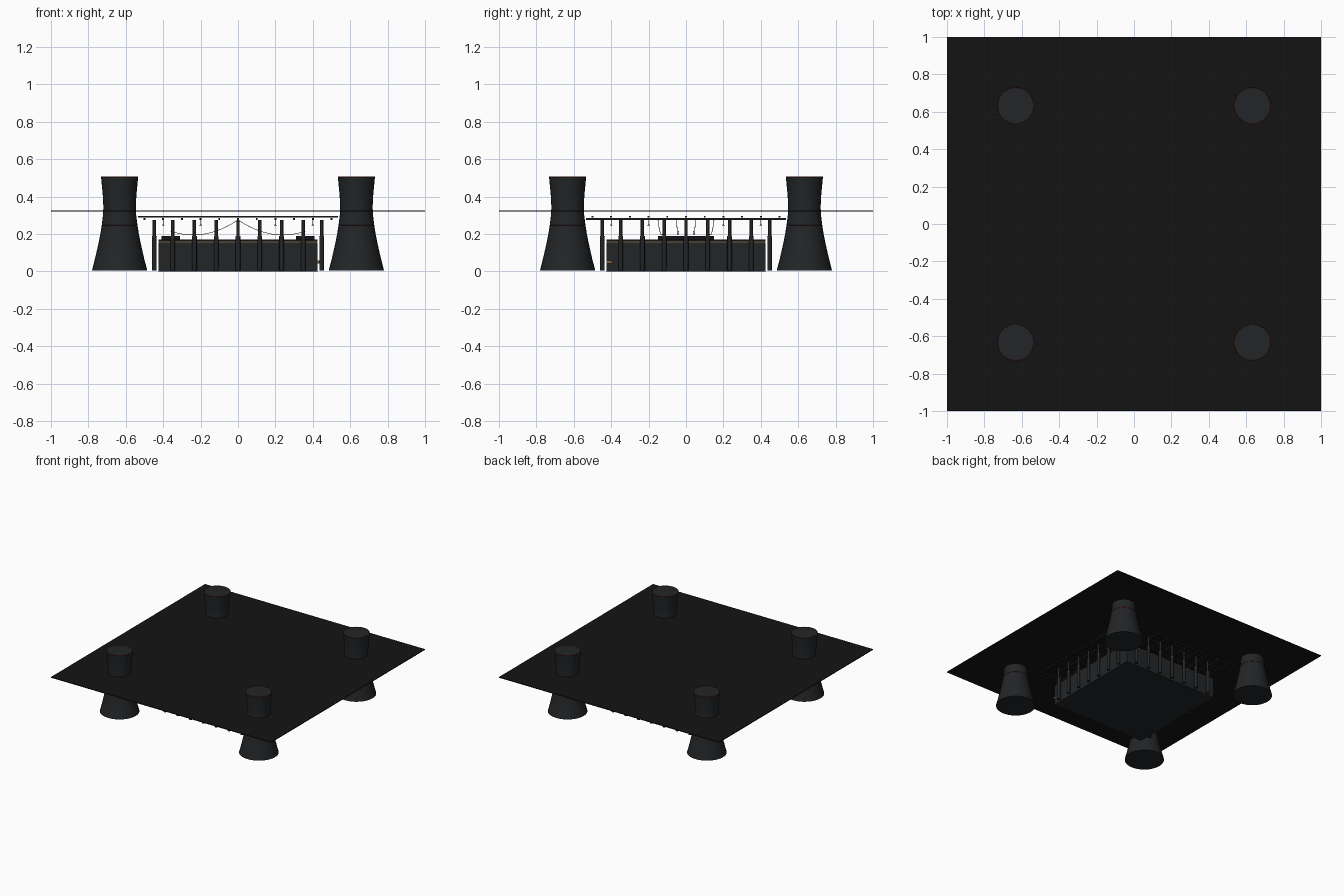
import bpy, bmesh, math

if "Cube" in bpy.data.objects:
    bpy.data.objects.remove(bpy.data.objects["Cube"])


def material(name, c):
    m = bpy.data.materials.new(name)
    m.diffuse_color = (*c, 1)
    m.use_nodes = True
    m.node_tree.nodes["Principled BSDF"].inputs["Base Color"].default_value = m.diffuse_color
    return m


BLACK = material("black", (0.007, 0.007, 0.007))
DARK = material("dark_grey", (0.016, 0.018, 0.02))
RED = material("dark_red", (0.15, 0.01, 0.01))
BRASS = material("brass", (0.2, 0.13, 0.05))


def box(name, loc, size, mat):
    bpy.ops.mesh.primitive_cube_add(size=1, location=loc)
    o = bpy.context.object
    o.name = name
    o.scale = size
    bpy.ops.object.transform_apply(location=False, rotation=False, scale=True)
    o.data.materials.append(mat)
    return o


def lathe(name, loc, profile, mat, sides=32):
    # revolve (radius, z) points, capped at both ends
    bm = bmesh.new()
    rings = [[bm.verts.new((r * math.cos(2 * math.pi * i / sides),
                            r * math.sin(2 * math.pi * i / sides), z))
              for i in range(sides)] for r, z in profile]
    for a, b in zip(rings, rings[1:]):
        for i in range(sides):
            j = (i + 1) % sides
            bm.faces.new((a[i], a[j], b[j], b[i]))
    bm.faces.new(rings[0][::-1])
    bm.faces.new(rings[-1])
    me = bpy.data.meshes.new(name)
    bm.to_mesh(me)
    bm.free()
    o = bpy.data.objects.new(name, me)
    o.location = loc
    bpy.context.collection.objects.link(o)
    me.materials.append(mat)
    bpy.ops.object.select_all(action='DESELECT')
    o.select_set(True)
    bpy.context.view_layer.objects.active = o
    bpy.ops.object.shade_smooth_by_angle(angle=math.radians(35))
    return o


def ring(name, loc, radius, thick, mat):
    bpy.ops.mesh.primitive_torus_add(location=loc, major_radius=radius, minor_radius=thick,
                                     major_segments=32, minor_segments=6)
    o = bpy.context.object
    o.name = name
    o.data.materials.append(mat)


# large thin ceiling sheet
box("ceiling_sheet", (0, 0, 0.324), (2, 2, 0.006), BLACK)

# cooling towers with red rings
TOWER = [(0.148, 0.005), (0.136, 0.05), (0.124, 0.1), (0.113, 0.15), (0.103, 0.2),
         (0.095, 0.25), (0.089, 0.3), (0.087, 0.34), (0.088, 0.38), (0.091, 0.42),
         (0.095, 0.46), (0.099, 0.505)]
for sx in (-1, 1):
    for sy in (-1, 1):
        x, y = 0.633 * sx, 0.633 * sy
        lathe("cooling_tower", (x, y, 0), TOWER, DARK)
        ring("tower_rim_ring", (x, y, 0.505), 0.098, 0.002, RED)
        ring("tower_middle_ring", (x, y, 0.247), 0.0955, 0.0015, RED)

# central hall with trim and rooftop blocks
box("hall", (0, 0, 0.0775), (0.85, 0.85, 0.155), DARK)
box("hall_trim", (0, 0, 0.158), (0.845, 0.845, 0.006), BRASS)
box("hall_roof", (0, 0, 0.1655), (0.85, 0.85, 0.009), BLACK)
for s in (-1, 1):
    box("roof_block", (0.36 * s, 0, 0.18), (0.1, 0.3, 0.02), BLACK)
box("wall_panel", (0.43, -0.41, 0.05), (0.012, 0.03, 0.015), BRASS)

# stepped columns on all four sides
COLUMN = [(0.0125, 0.005), (0.0125, 0.188), (0.009, 0.19), (0.009, 0.275)]
for i in range(-3, 4):
    for s in (-1, 1):
        for x, y in ((i * 0.1165, 0.447 * s), (0.447 * s, i * 0.1165)):
            lathe("column", (x, y, 0), COLUMN, DARK, 12)
            ring("column_collar", (x, y, 0.187), 0.0115, 0.002, BRASS)

# overhead grid of bars
for i in range(-5, 6):
    box("lower_grid_bar", (i * 0.1, 0, 0.281), (0.01, 1.07, 0.01), DARK)
    box("upper_grid_bar", (0, i * 0.1, 0.292), (1.07, 0.01, 0.01), DARK)

# pendant lamps
for i in range(-2, 3):
    for j in range(-2, 3):
        lathe("pendant_lamp", (i * 0.2, j * 0.2, 0),
              [(0.008, 0.245), (0.007, 0.249), (0.0015, 0.25), (0.0015, 0.278)], DARK, 8)

# sagging cables from the middle to the rooftop blocks
for s in (-1, 1):
    for y in (-0.15, -0.05, 0.05, 0.15):
        cu = bpy.data.curves.new("cable", 'CURVE')
        cu.dimensions = '3D'
        cu.bevel_depth = 0.0015
        cu.bevel_resolution = 1
        sp = cu.splines.new('POLY')
        sp.points.add(12)
        for k, p in enumerate(sp.points):
            t = k / 12
            z = 0.275 - 0.06 * t - 0.18 * t * (1 - t)
            p.co = (0.36 * s * t, y * (1 - 0.2 * t), z, 1)
        cu.materials.append(BLACK)
        bpy.context.collection.objects.link(bpy.data.objects.new("cable", cu))
